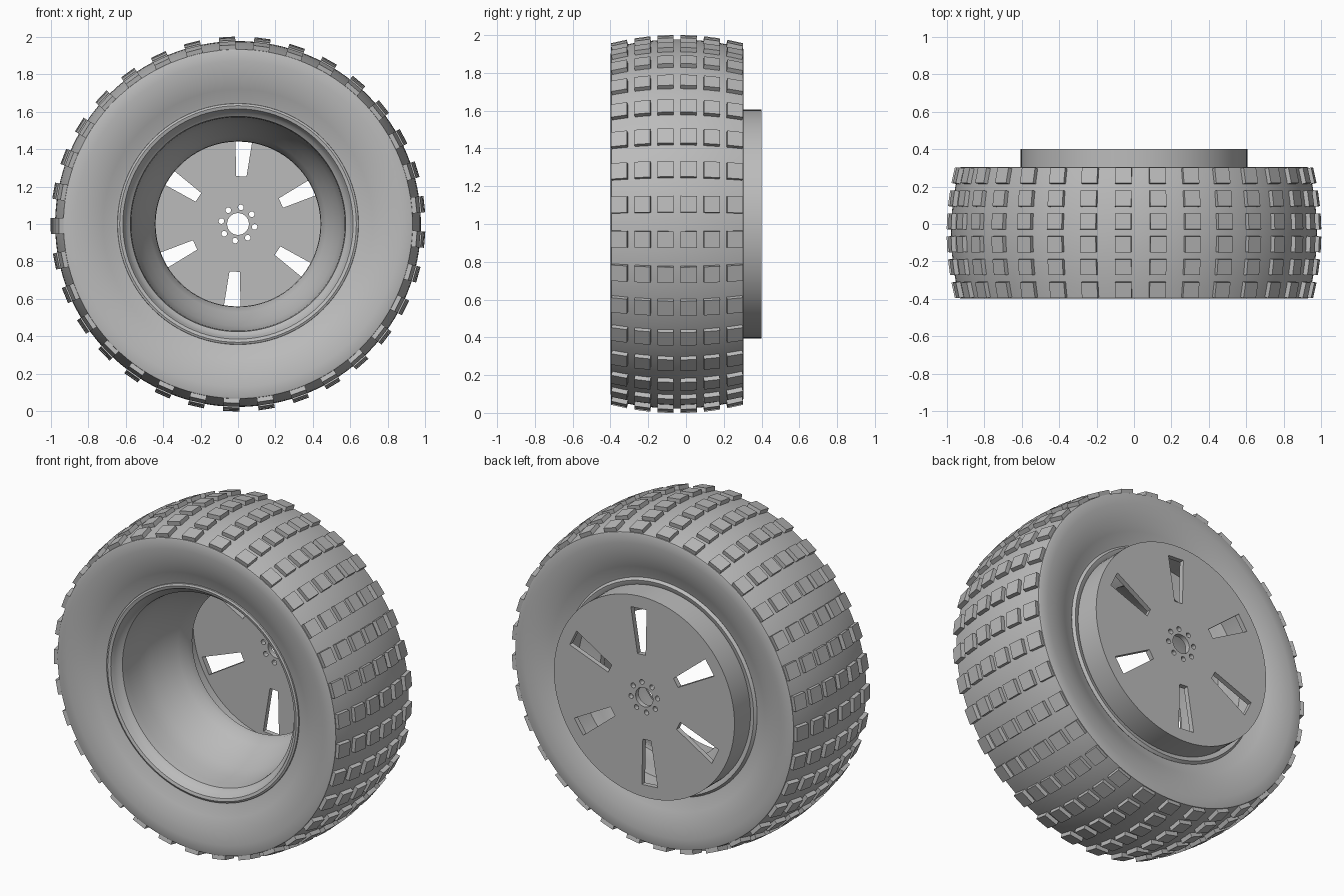
import bpy, bmesh
from math import cos, sin, pi, radians, atan
from mathutils import Matrix, Vector

cube = bpy.data.objects.get("Cube")
if cube:
    bpy.data.objects.remove(cube, do_unlink=True)

AXLE = Vector((0, 0, 1))    # wheel centre, axle runs along y
MID = -0.047                # middle of the tyre along the axle
HALF = 0.348                # half the tread width

grey = bpy.data.materials.new("plain_grey")
grey.use_nodes = True
grey.diffuse_color = (0.5, 0.5, 0.5, 1)
bsdf = next(n for n in grey.node_tree.nodes if n.type == 'BSDF_PRINCIPLED')
bsdf.inputs["Base Color"].default_value = (0.5, 0.5, 0.5, 1)


def finish(bm, name, smooth=True):
    bmesh.ops.recalc_face_normals(bm, faces=bm.faces)
    mesh = bpy.data.meshes.new(name)
    bm.to_mesh(mesh)
    bm.free()
    mesh.materials.append(grey)
    if smooth:
        shade(mesh)
    obj = bpy.data.objects.new(name, mesh)
    obj.location = AXLE
    bpy.context.collection.objects.link(obj)
    return obj


def shade(mesh):
    for p in mesh.polygons:
        p.use_smooth = True
    mesh.set_sharp_from_angle(angle=radians(30))


def lathe(profile, name, steps=96, smooth=True):
    """Turn a closed (radius, y) outline around the axle."""
    bm = bmesh.new()
    rings = []
    for i in range(steps):
        a = 2 * pi * i / steps
        rings.append([bm.verts.new((r * cos(a), y, r * sin(a))) for r, y in profile])
    n = len(profile)
    for i in range(steps):
        a, b = rings[i], rings[(i + 1) % steps]
        for k in range(n):
            m = (k + 1) % n
            bm.faces.new((a[k], a[m], b[m], b[k]))
    return finish(bm, name, smooth)


def crown(d):
    """Tread radius at distance d from the tyre middle."""
    return 0.977 - 0.37 * d * d


# Tyre: domed tread, dished sidewalls, plain bore
side = [(0.925, 0.351), (0.87, 0.352), (0.80, 0.343), (0.72, 0.318),
        (0.66, 0.288), (0.615, 0.28)]
tread = [(crown(d), d) for d in [HALF * k / 6 for k in range(-6, 7)]]
outline = tread + side + [(r, -d) for r, d in reversed(side)]
lathe([(r, MID + d) for r, d in outline], "tyre", 128)

# Tread lugs: six rows of blocks following the crown
LUGS, ROWS = 33, 6
bm = bmesh.new()
for row in range(ROWS):
    d = 0.121 * (row - (ROWS - 1) / 2)
    tilt = Matrix.Rotation(atan(-0.74 * d), 4, 'X')
    for i in range(LUGS):
        turn = Matrix.Rotation(pi / 2 - radians(6.1) - 2 * pi * i / LUGS, 4, 'Y')
        place = Matrix.Translation((0, MID + d, crown(d)))
        size = Matrix.Diagonal((0.087, 0.085, 0.046, 1))
        bmesh.ops.create_cube(bm, size=1, matrix=turn @ place @ tilt @ size)
finish(bm, "tread_lugs", smooth=False)

# Rim barrel: front lip, bead seat, tapering throat, flared rear lip
inner = [(0.645, -0.325), (0.643, -0.34), (0.632, -0.345), (0.615, -0.34),
         (0.605, -0.32), (0.595, -0.30), (0.575, -0.285), (0.57, -0.24),
         (0.565, -0.15), (0.545, -0.07), (0.51, 0.02), (0.47, 0.10),
         (0.443, 0.15), (0.44, 0.19), (0.50, 0.215), (0.57, 0.225),
         (0.61, 0.25), (0.632, 0.255), (0.645, 0.24)]
outer = [(0.63, 0.215), (0.56, 0.20), (0.47, 0.175), (0.535, 0.02),
         (0.59, -0.15), (0.62, -0.29)]
lathe(inner + outer, "rim_barrel")

# Wheel disc: shallow drum with a hub hole, open towards the barrel
disc = lathe([(0.058, 0.37), (0.56, 0.37), (0.56, 0.23), (0.605, 0.23),
              (0.605, 0.40), (0.058, 0.40)], "wheel_disc", smooth=False)

# Cutter: six tapered slots and eight bolt holes
bm = bmesh.new()
for i in range(6):
    turn = Matrix.Rotation(radians(4) - i * pi / 3, 4, 'Y')
    ends = [(-0.0275, 0.255), (0.0275, 0.255), (0.053, 0.53), (-0.053, 0.53)]
    low, high = [[bm.verts.new(turn @ Vector((x, y, z))) for x, z in ends]
                 for y in (0.33, 0.44)]
    bm.faces.new(low)
    bm.faces.new(high[::-1])
    for k in range(4):
        m = (k + 1) % 4
        bm.faces.new((low[m], low[k], high[k], high[m]))
for i in range(8):
    a = radians(80) + i * pi / 4
    place = Matrix.Translation((0.09 * cos(a), 0.385, 0.09 * sin(a)))
    bmesh.ops.create_cone(bm, cap_ends=True, segments=16, radius1=0.015,
                          radius2=0.015, depth=0.11,
                          matrix=place @ Matrix.Rotation(pi / 2, 4, 'X'))
cutter = finish(bm, "disc_cutter", smooth=False)
cutter.hide_render = True

# Cut the disc and drop the cutter
cut = disc.modifiers.new("openings", 'BOOLEAN')
cut.operation = 'DIFFERENCE'
cut.solver = 'EXACT'
cut.object = cutter
bpy.context.view_layer.update()
result = bpy.data.meshes.new_from_object(
    disc.evaluated_get(bpy.context.evaluated_depsgraph_get()))
disc.modifiers.clear()
disc.data = result
shade(result)
bpy.data.objects.remove(cutter, do_unlink=True)
